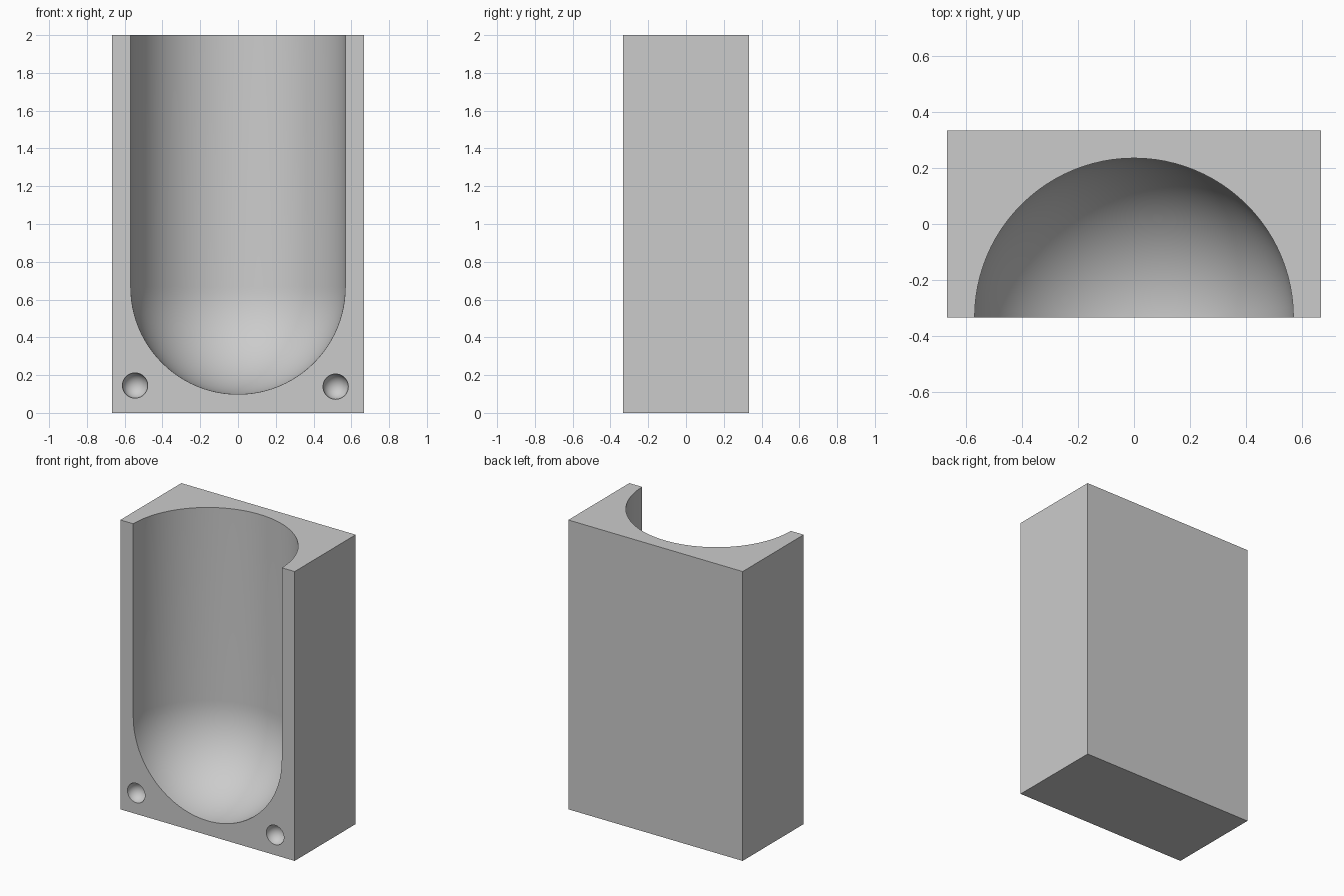
import bpy
import bmesh
import math
from mathutils import Matrix, Vector

if "Cube" in bpy.data.objects:
    bpy.data.objects.remove(bpy.data.objects["Cube"], do_unlink=True)

WIDTH, DEPTH, HEIGHT = 4 / 3, 2 / 3, 2.0
FRONT = -DEPTH / 2
CAVITY_R = 0.568
CAVITY_Z = 2 / 3
PEG_R = 0.067

grey = bpy.data.materials.new("light_grey")
grey.use_nodes = True
colour = (0.6, 0.6, 0.6, 1)
grey.diffuse_color = colour
grey.node_tree.nodes["Principled BSDF"].inputs["Base Color"].default_value = colour


def make_object(name, bm):
    bmesh.ops.recalc_face_normals(bm, faces=bm.faces)
    mesh = bpy.data.meshes.new(name)
    bm.to_mesh(mesh)
    bm.free()
    mesh.materials.append(grey)
    obj = bpy.data.objects.new(name, mesh)
    bpy.context.collection.objects.link(obj)
    return obj


def cavity_cutter(segments=96, rings=24):
    """Round-bottomed cylinder, spun from a quarter-arc profile."""
    bm = bmesh.new()
    arc = [i / rings * math.pi / 2 for i in range(rings + 1)]
    profile = [(CAVITY_R * math.sin(a), CAVITY_Z - CAVITY_R * math.cos(a)) for a in arc]
    top = HEIGHT + 0.2
    profile += [(CAVITY_R, top), (0, top)]
    verts = [bm.verts.new((r, 0, z)) for r, z in profile]
    edges = [bm.edges.new(pair) for pair in zip(verts, verts[1:])]
    bmesh.ops.spin(bm, geom=verts + edges, cent=(0, 0, 0), axis=(0, 0, 1),
                   angle=math.tau, steps=segments, use_duplicate=False)
    bmesh.ops.remove_doubles(bm, verts=bm.verts, dist=1e-4)
    bmesh.ops.translate(bm, verts=bm.verts, vec=Vector((0, FRONT, 0)))
    return make_object("cavity_cutter", bm)


def peg_cutter(name, x, z):
    """Ball with its poles along y, half sunk into the front face."""
    bm = bmesh.new()
    place = Matrix.Translation((x, FRONT, z)) @ Matrix.Rotation(math.pi / 2, 4, "X")
    bmesh.ops.create_uvsphere(bm, u_segments=48, v_segments=24, radius=PEG_R, matrix=place)
    return make_object(name, bm)


# Solid block
bm = bmesh.new()
bmesh.ops.create_cube(bm, size=1, matrix=Matrix.Translation((0, 0, HEIGHT / 2))
                      @ Matrix.Diagonal((WIDTH, DEPTH, HEIGHT, 1)))
block = make_object("mould_half", bm)

# Main cavity and the two alignment sockets
cutters = [cavity_cutter(),
           peg_cutter("right_socket_cutter", -0.545, 0.145),
           peg_cutter("left_socket_cutter", 0.517, 0.139)]

bpy.ops.object.select_all(action="DESELECT")
block.select_set(True)
bpy.context.view_layer.objects.active = block
for cutter in cutters:
    cut = block.modifiers.new(cutter.name, "BOOLEAN")
    cut.operation = "DIFFERENCE"
    cut.solver = "EXACT"
    cut.object = cutter
    bpy.ops.object.modifier_apply(modifier=cut.name)
    bpy.data.objects.remove(cutter, do_unlink=True)

# Smooth hollows with crisp rims
bpy.ops.object.shade_smooth_by_angle(angle=math.radians(30))
